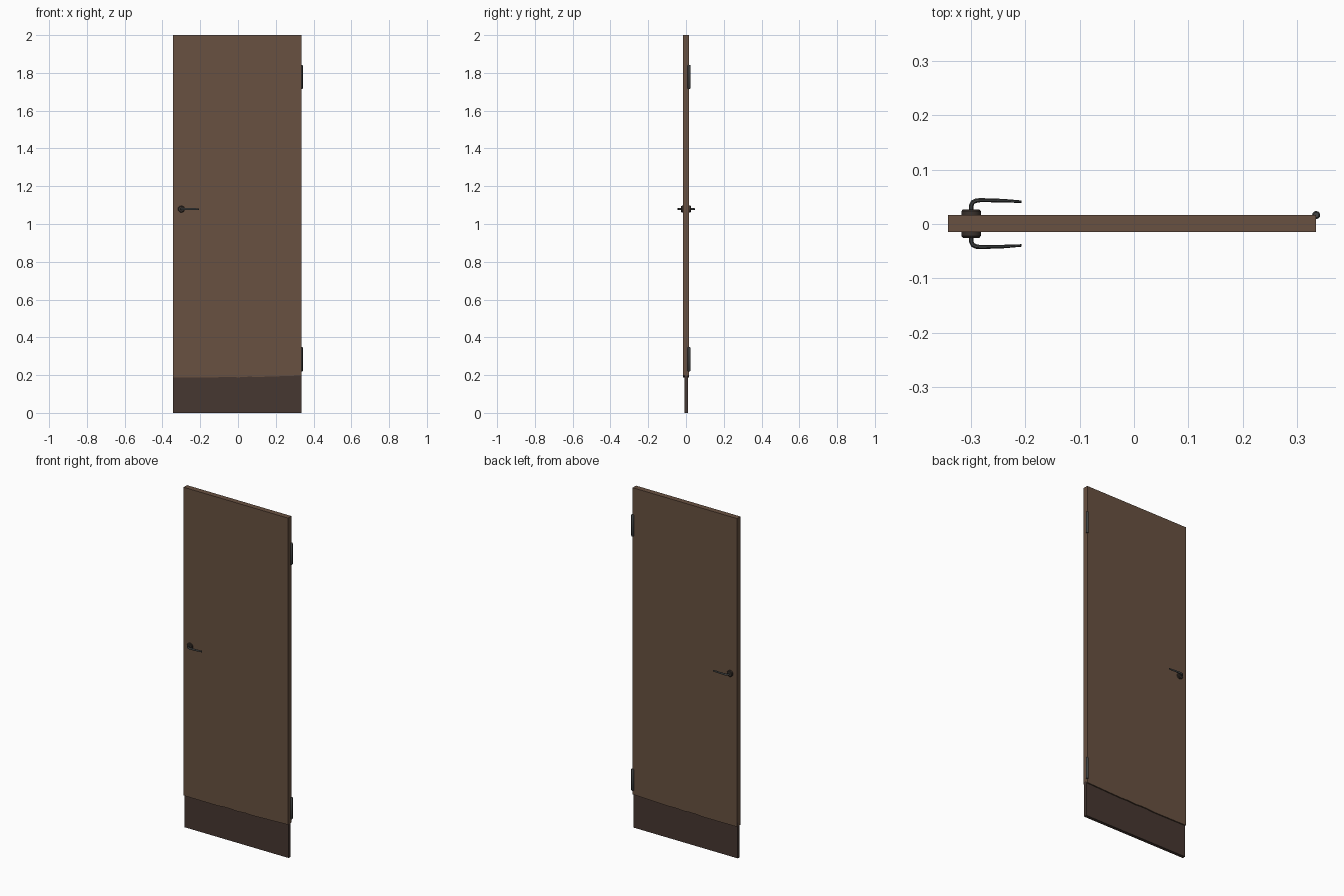
import bpy, bmesh, math
from mathutils import Vector

if "Cube" in bpy.data.objects:
    bpy.data.objects.remove(bpy.data.objects["Cube"])


def mat(name, rgb):
    m = bpy.data.materials.new(name)
    m.diffuse_color = (*[(c / 255 / 12.92 if c < 10 else ((c / 255 + 0.055) / 1.055) ** 2.4) for c in rgb], 1)
    m.use_nodes = True
    m.node_tree.nodes["Principled BSDF"].inputs["Base Color"].default_value = m.diffuse_color
    return m


WOOD = mat("brown wood", (104, 81, 65))
PLATE = mat("dark brown plate", (70, 55, 49))
METAL = mat("dark grey metal", (66, 68, 68))
IRON = mat("dark bronze", (58, 50, 45))


def finish(name, bm, material, smooth=False):
    bmesh.ops.recalc_face_normals(bm, faces=bm.faces)
    me = bpy.data.meshes.new(name)
    bm.to_mesh(me)
    bm.free()
    me.materials.append(material)
    ob = bpy.data.objects.new(name, me)
    bpy.context.collection.objects.link(ob)
    if smooth:
        bpy.context.view_layer.objects.active = ob
        ob.select_set(True)
        bpy.ops.object.shade_smooth_by_angle(angle=math.radians(40))
        ob.select_set(False)
    return ob


def slab(name, outline, y0, y1, material):
    """Extrude an x-z outline from y0 to y1."""
    bm = bmesh.new()
    f = bm.faces.new([bm.verts.new((x, y0, z)) for x, z in outline])
    ext = bmesh.ops.extrude_face_region(bm, geom=[f])
    bmesh.ops.translate(bm, vec=(0, y1 - y0, 0),
                        verts=[v for v in ext["geom"] if isinstance(v, bmesh.types.BMVert)])
    return finish(name, bm, material)


def lathe(name, profile, centre, u, v, axis, n, material):
    """Rings of (radius, distance) about an axis."""
    bm = bmesh.new()
    rings = [[bm.verts.new(centre + axis * d + (u * math.cos(a) + v * math.sin(a)) * r)
              for a in [2 * math.pi * i / n for i in range(n)]] for r, d in profile]
    for a, b in zip(rings, rings[1:]):
        for i in range(n):
            bm.faces.new((a[i], a[(i + 1) % n], b[(i + 1) % n], b[i]))
    bm.faces.new(rings[0])
    bm.faces.new(rings[-1])
    return finish(name, bm, material, True)


L, R = -0.343, 0.335
X, Y, Z = Vector((1, 0, 0)), Vector((0, 1, 0)), Vector((0, 0, 1))

# Door leaf with a slightly uneven lower edge
slab("door_leaf", [(L, 2), (L, 0.188), (-0.12, 0.187), (-0.08, 0.191), (-0.03, 0.191), (0.0, 0.188),
                   (0.06, 0.192), (0.1, 0.19), (0.25, 0.195), (R, 0.198), (R, 2)],
     -0.015, 0.0165, WOOD)

# Thinner kick board below
slab("kick_board", [(L, 0), (R, 0), (R, 0.21), (L, 0.21)], -0.009, 0.0095, PLATE)

# Hinge barrels
for label, z in (("lower", 0.22), ("upper", 1.715)):
    lathe(label + "_hinge", [(0.005, 0), (0.0075, 0.003), (0.0075, 0.125), (0.005, 0.128)],
          Vector((0.3355, 0.0165, z)), X, Y, Z, 12, METAL)

# Rose and lever handle on both faces
for label, s in (("front", -1), ("back", 1)):
    c = Vector((-0.3, 0.0165 if s > 0 else -0.015, 1.079))
    out = Y * s
    lathe(label + "_rose", [(0.018, -0.003), (0.018, 0.007), (0.015, 0.0105), (0.009, 0.0105)],
          c, X, Z, out, 16, IRON)
    # Path points: x offset, outward distance, half thickness, half height
    path = [(0, 0.006, 0.0045, 0.006), (0, 0.017, 0.0045, 0.006), (0.003, 0.0235, 0.0045, 0.006),
            (0.009, 0.0265, 0.0045, 0.006), (0.018, 0.0275, 0.004, 0.006), (0.06, 0.0265, 0.0035, 0.005),
            (0.093, 0.0245, 0.0025, 0.0045)]
    bm = bmesh.new()
    pts = [Vector((p[0], p[1])) for p in path]
    rings = []
    for i, p in enumerate(path):
        t = (pts[min(i + 1, len(pts) - 1)] - pts[max(i - 1, 0)]).normalized()
        rings.append([])
        for k in range(8):
            a = 2 * math.pi * (k + 0.5) / 8
            q = pts[i] + Vector((-t.y, t.x)) * math.cos(a) * p[2]
            rings[-1].append(bm.verts.new(c + X * q.x + out * q.y + Z * math.sin(a) * p[3]))
    for a, b in zip(rings, rings[1:]):
        for k in range(8):
            bm.faces.new((a[k], a[(k + 1) % 8], b[(k + 1) % 8], b[k]))
    bm.faces.new(rings[0])
    bm.faces.new(rings[-1])
    finish(label + "_lever", bm, METAL, True)
